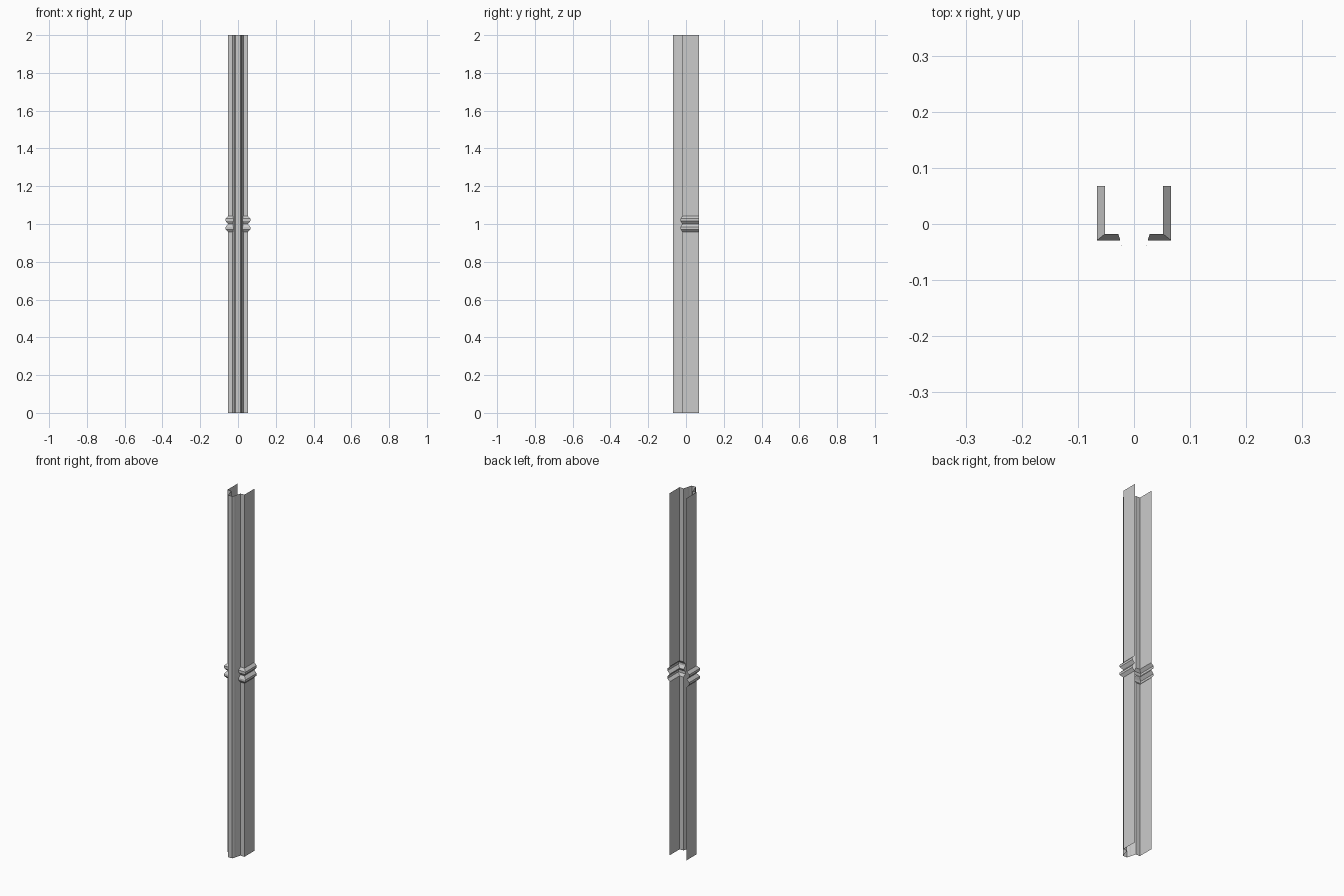
import bpy, bmesh

if "Cube" in bpy.data.objects:
    bpy.data.objects.remove(bpy.data.objects["Cube"])

# Right half of the open sheet section, from back edge to front face
BASE = [(0.052, 0.068), (0.052, -0.018), (0.028, -0.018),
        (0.019, -0.047), (0.018, -0.056), (0.012, -0.068)]
# Same section at the crest of a rib: only the outer wall swells
RIB = [(0.066, 0.068), (0.066, -0.029), (0.0245, -0.029)] + BASE[3:]

# Height of each ring and whether it sits on a rib crest
RINGS = [(0.0, BASE), (0.958, BASE), (0.972, RIB), (0.984, RIB), (1.0, BASE),
         (1.016, RIB), (1.028, RIB), (1.042, BASE), (2.0, BASE)]


def mirrored(half):
    return half + [(-x, y) for x, y in reversed(half)]


# Channel post skinned through the rings, with two ribs at mid height
bm = bmesh.new()
rows = [[bm.verts.new((x, y, z)) for x, y in mirrored(half)] for z, half in RINGS]
for low, high in zip(rows, rows[1:]):
    for i in range(len(low) - 1):
        bm.faces.new((low[i + 1], low[i], high[i], high[i + 1]))
bm.normal_update()
mesh = bpy.data.meshes.new("channel_post")
bm.to_mesh(mesh)
bm.free()
post = bpy.data.objects.new("channel_post", mesh)
bpy.context.collection.objects.link(post)
